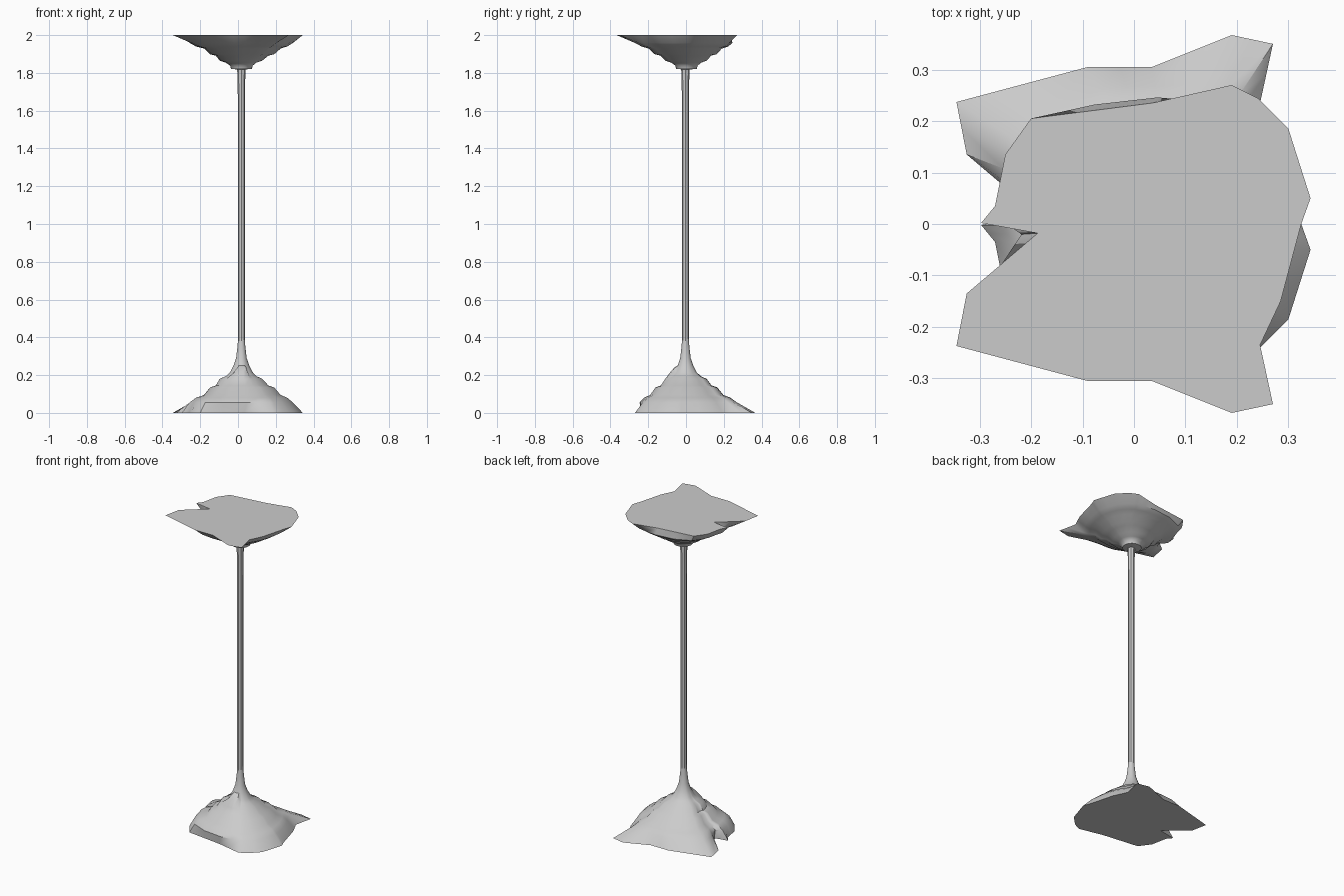
import bpy, bmesh, math
from mathutils import Vector

if "Cube" in bpy.data.objects:
    bpy.data.objects.remove(bpy.data.objects["Cube"])

# Footprint of the lower mound; the upper one is the same shape flipped over
OUTLINE = [(-0.20, -0.205), (0.035, -0.235), (0.19, -0.27), (0.24, -0.245),
           (0.30, -0.185), (0.343, -0.05), (0.325, 0.0), (0.285, 0.15),
           (0.245, 0.235), (0.27, 0.35), (0.19, 0.367), (0.035, 0.305),
           (-0.09, 0.305), (-0.345, 0.237), (-0.325, 0.135), (-0.187, 0.018),
           (-0.297, -0.002), (-0.27, -0.035), (-0.25, -0.135)]
STEM_X, STEM_Y = 0.018, -0.003

# Rings: height, mean radius, how far the outline is rounded off, centre x
BASE = [(0, 0.30, 0, 0), (0.055, 0.268, 0.62, 0.01), (0.08, 0.238, 0.72, 0.015),
        (0.095, 0.20, 0.75, 0.02), (0.135, 0.168, 0.8, 0.02),
        (0.145, 0.138, 0.8, 0.02), (0.18, 0.112, 0.85, 0.015),
        (0.195, 0.08, 0.9, 0.016), (0.215, 0.06, 0.95, 0.018)]
MOUND = BASE + [(0.25, 0.042, 1, 0.018), (0.29, 0.028, 1, 0.018),
                (0.35, 0.021, 1, 0.018), (0.40, 0.017, 1, 0.018)]
CANOPY = BASE + [(0.238, 0.055, 1, 0.018), (0.243, 0.018, 1, 0.018)]


def finish(bm, name):
    bmesh.ops.recalc_face_normals(bm, faces=bm.faces)
    mesh = bpy.data.meshes.new(name)
    bm.to_mesh(mesh)
    bm.free()
    obj = bpy.data.objects.new(name, mesh)
    bpy.context.collection.objects.link(obj)
    bpy.ops.object.select_all(action='DESELECT')
    obj.select_set(True)
    bpy.context.view_layer.objects.active = obj
    bpy.ops.object.shade_smooth_by_angle(angle=math.radians(40))
    return obj


def loft(bm, rings):
    rows = [[bm.verts.new(p) for p in ring] for ring in rings]
    n = len(rows[0])
    for a, b in zip(rows, rows[1:]):
        for i in range(n):
            j = (i + 1) % n
            bm.faces.new((a[i], a[j], b[j], b[i]))
    bm.faces.new(rows[0][::-1])
    bm.faces.new(rows[-1])


def mound(name, levels, flip):
    # outline with midpoints so the upper rings are round
    pts = []
    for i, p in enumerate(OUTLINE):
        a, b = Vector(p), Vector(OUTLINE[(i + 1) % len(OUTLINE)])
        pts += [a, (a + b) / 2]
    rings = []
    for z, r, t, cx in levels:
        ring = []
        for p in pts:
            d = p.normalized()
            rad = p.length * (r / 0.30) * (1 - t) + r * t
            h = z
            # small upright lip on the front of the lower mound
            if not flip and 0.19 < z < 0.22 and d.y < -0.85:
                h += 0.025
            x, y = cx + d.x * rad, STEM_Y * t + d.y * rad
            ring.append((x, -y, 2 - 0.75 * h) if flip else (x, y, h))
        rings.append(ring)
    bm = bmesh.new()
    loft(bm, rings)
    return finish(bm, name)


mound("floor_mound", MOUND, False)
mound("ceiling_mound", CANOPY, True)

# Slender column joining the two mounds
bm = bmesh.new()
loft(bm, [[(STEM_X + r * math.cos(math.tau * i / 8),
            STEM_Y + r * math.sin(math.tau * i / 8), z) for i in range(8)]
          for z, r in [(0.30, 0.02), (0.42, 0.0185), (1.0, 0.018),
                       (1.6, 0.0185), (1.76, 0.02), (1.83, 0.023)]])
finish(bm, "column")
